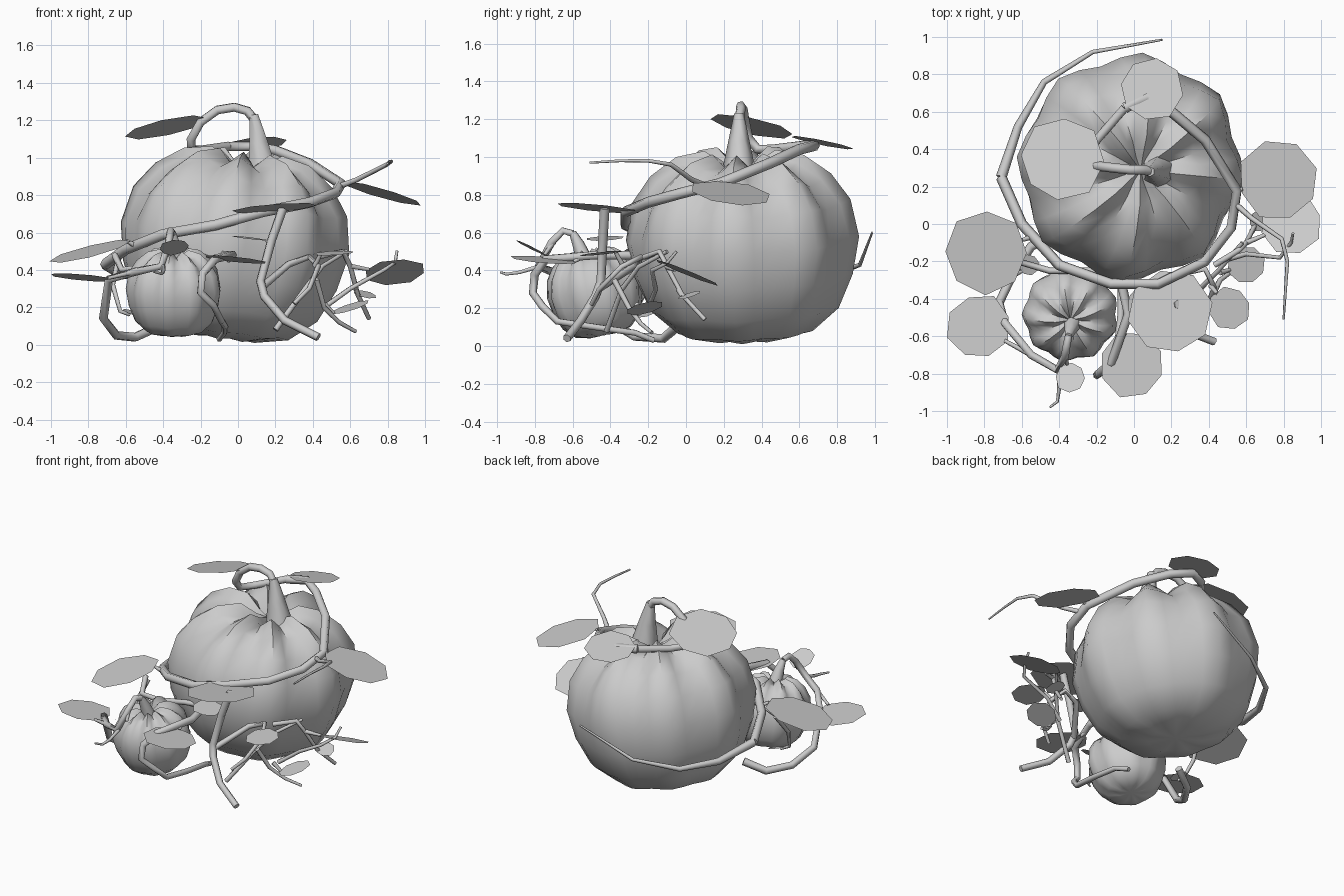
import bpy
import bmesh
import math
import random
from mathutils import Vector

random.seed(4)
cube = bpy.data.objects.get("Cube")
if cube:
    bpy.data.objects.remove(cube, do_unlink=True)


def finish(name, bm):
    """Turn a bmesh into a linked object."""
    mesh = bpy.data.meshes.new(name)
    bm.to_mesh(mesh)
    bm.free()
    obj = bpy.data.objects.new(name, mesh)
    bpy.context.collection.objects.link(obj)
    return obj


def select(obj):
    bpy.ops.object.select_all(action='DESELECT')
    obj.select_set(True)
    bpy.context.view_layer.objects.active = obj


# Half outline of a pumpkin from bottom to top: radius, height
OUTLINE = [(.18, -.51), (.36, -.47), (.5, -.35), (.58, -.17), (.62, .03),
           (.58, .23), (.48, .37), (.34, .47), (.19, .5), (.08, .43)]


def pumpkin(name, centre, lobes, turn, scale, tilt):
    """Softly ribbed lathe, deeply fluted on top and smooth underneath."""
    bm = bmesh.new()
    count = lobes * 4
    rings = []
    for radius, height in OUTLINE:
        depth = max(.02, .08 + .14 * height)
        ring = []
        for i in range(count):
            angle = math.tau * i / count
            rib = 1 - depth * (1 - math.sin(lobes * angle / 2) ** 2)
            angle += turn
            ring.append(bm.verts.new((radius * rib * math.cos(angle),
                                      radius * rib * math.sin(angle),
                                      height * rib)))
        rings.append(ring)
    for low, high in zip(rings, rings[1:]):
        for i in range(count):
            j = (i + 1) % count
            bm.faces.new((low[i], low[j], high[j], high[i]))
    for ring, height in ((rings[0], -.5), (rings[-1], .4)):
        tip = bm.verts.new((0, 0, height))
        for i in range(count):
            bm.faces.new((ring[i], ring[(i + 1) % count], tip))
    bmesh.ops.recalc_face_normals(bm, faces=bm.faces)
    obj = finish(name, bm)
    obj.location = centre
    obj.scale = scale
    obj.rotation_euler = tilt
    select(obj)
    bpy.ops.object.shade_smooth_by_angle(angle=math.radians(60))


def vine(name, points, start=.027, end=None):
    """Faceted tube through the points, tapering from start to end radius."""
    end = start if end is None else end
    curve = bpy.data.curves.new(name, 'CURVE')
    curve.dimensions = '3D'
    curve.bevel_depth = 1
    curve.bevel_resolution = 1
    curve.use_fill_caps = True
    spline = curve.splines.new('POLY')
    spline.points.add(len(points) - 1)
    for i, (target, point) in enumerate(zip(spline.points, points)):
        target.co = (*point, 1)
        target.radius = start + (end - start) * i / (len(points) - 1)
    obj = bpy.data.objects.new(name, curve)
    bpy.context.collection.objects.link(obj)
    select(obj)
    bpy.ops.object.convert(target='MESH')
    bpy.ops.object.shade_smooth_by_angle(angle=math.radians(65))


def leaf(name, centre, radius, slope=(0, 0), root=None):
    """Flat eight-sided leaf on a sloping plane, with an optional thin stalk."""
    def on_plane(x, y):
        return Vector((x, y, x * slope[0] + y * slope[1]))

    bm = bmesh.new()
    turn = random.uniform(0, math.tau)
    corners = []
    for i in range(8):
        angle = turn + math.tau * i / 8
        reach = radius * random.uniform(.96, 1.08)
        corners.append(bm.verts.new(on_plane(reach * math.cos(angle),
                                             reach * math.sin(angle))))
    bm.faces.new(corners)
    finish(name, bm).location = centre
    if root:
        start, middle = Vector(root), Vector(centre)
        toward = (start - middle).to_2d().normalized() * radius * .92
        vine(name + "_stalk", [start, middle + on_plane(*toward)], .015, .01)


# Pumpkins
pumpkin("large_pumpkin", (-.02, .3, .54), 8, math.radians(17), (1, 1, 1),
        (.03, .14, 0))
pumpkin("small_pumpkin", (-.34, -.48, .285), 9, 0, (.42, .42, .46),
        (.2, 0, 0))

# Stems
vine("large_stem", [(.13, .28, .93), (.11, .28, 1.08), (.085, .28, 1.23)],
     .088, .026)
vine("small_stem", [(-.33, -.54, .46), (-.34, -.57, .54), (-.35, -.6, .6)],
     .045, .02)

# Main vine: arches off the stem, then spirals down around the body
vine("arching_vine", [(.09, .28, 1.2), (.05, .29, 1.25), (-.02, .29, 1.27),
                      (-.11, .3, 1.255), (-.2, .31, 1.19), (-.25, .33, 1.1),
                      (-.25, .38, 1.04), (-.19, .46, 1.04), (-.05, .62, 1.06)],
     .026)
vine("spiral_vine", [(-.05, .62, 1.06), (.07, .68, 1.06), (.2, .6, 1.04),
                     (.38, .45, .97), (.55, .18, .86), (.52, -.02, .81),
                     (.38, -.2, .76), (.13, -.32, .71), (-.12, -.32, .64),
                     (-.4, -.22, .59), (-.6, .0, .51), (-.71, .25, .43)], .029)
vine("spiral_tail", [(-.71, .25, .43), (-.62, .52, .37), (-.48, .76, .37),
                     (-.22, .92, .43), (.15, .985, .6)], .029, .006)

# Vines curling around the small pumpkin
vine("small_arching_vine", [(-.35, -.6, .595), (-.36, -.65, .61),
                            (-.37, -.71, .55), (-.41, -.78, .42),
                            (-.55, -.7, .39), (-.69, -.53, .35),
                            (-.72, -.42, .14), (-.65, -.27, .05),
                            (-.55, -.12, .04), (-.42, -.05, .1)], .02, .026)
vine("looping_vine", [(-.08, -.26, .48), (-.03, -.48, .48), (-.12, -.74, .46),
                      (-.19, -.8, .38), (-.2, -.81, .28), (-.13, -.76, .21),
                      (-.09, -.68, .13), (-.07, -.48, .1), (-.07, -.27, .07),
                      (-.1, -.17, .03)], .026, .016)
vine("small_back_vine", [(-.08, -.26, .48), (-.24, -.25, .46),
                         (-.45, -.25, .42), (-.62, -.2, .4),
                         (-.66, -.1, .48)], .018)
vine("small_side_vine", [(-.64, -.1, .46), (-.67, -.2, .32), (-.63, -.27, .18),
                         (-.58, -.24, .16)], .016, .009)
vine("front_tendril", [(-.4, -.78, .42), (-.4, -.88, .39), (-.41, -.95, .38),
                       (-.45, -.98, .39)], .013, .006)

# Vines on the front left of the large pumpkin
vine("front_vine", [(.24, -.43, .73), (.18, -.44, .56), (.12, -.45, .34),
                    (.14, -.48, .26), (.25, -.56, .13), (.43, -.63, .04)],
     .026, .022)
vine("crossing_vine", [(.13, -.45, .31), (.27, -.26, .43), (.38, -.24, .47),
                       (.43, -.34, .42), (.38, -.46, .3), (.3, -.5, .22)],
     .02, .012)
vine("side_vine", [(.43, -.22, .47), (.56, -.14, .5), (.6, -.1, .42),
                   (.64, -.02, .27), (.7, .1, .14)], .016, .012)
vine("low_vine", [(.2, -.42, .08), (.36, -.34, .3), (.45, -.25, .42),
                  (.58, -.1, .5)], .016, .011)
vine("reaching_vine", [(.46, -.2, .2), (.6, -.16, .3), (.78, -.18, .4),
                       (.84, -.1, .44), (.85, -.05, .5)], .015, .008)
vine("drooping_vine", [(.42, -.38, .35), (.46, -.3, .2), (.54, -.24, .12),
                       (.63, -.18, .07)], .016, .01)
vine("long_tendril", [(.55, .1, .85), (.63, .03, .88), (.79, -.08, .96),
                      (.82, -.2, .98), (.81, -.35, .98), (.8, -.51, .97)],
     .016, .006)

# Leaves on the large vine
leaf("top_leaf", (-.39, .35, 1.16), .22, (.2, -.2), (-.2, .31, 1.19))
leaf("back_top_leaf", (.09, .72, 1.075), .165, (.08, -.2))
leaf("upper_left_leaf", (.77, .23, .81), .21, (-.28, -.12), (.55, .18, .86))
leaf("lower_left_leaf", (.84, 0, .39), .165, (.08, -.4), (.6, -.1, .42))
leaf("front_leaf", (.19, -.47, .73), .22, (.08, -.1))
leaf("hidden_leaf", (.06, -.43, .57), .1, (-.12, .05), (.18, -.44, .54))
leaf("right_leaf", (-.79, -.15, .5), .22, (.25, .14), (-.55, -.07, .53))

# Smaller leaves near the ground and the small pumpkin
leaf("low_leaf", (.6, -.22, .2), .1, (.3, .2), (.46, -.26, .22))
leaf("side_leaf", (.68, .02, .27), .06, (-.2, .3), (.63, -.04, .3))
leaf("middle_leaf", (.51, -.45, .49), .11, (.06, .1), (.41, -.33, .42))
leaf("near_leaf", (-.01, -.75, .455), .175, (-.1, -.08), (-.06, -.55, .47))
leaf("stem_leaf", (-.34, -.82, .52), .08, (.1, -.5), (-.37, -.7, .55))
leaf("outer_right_leaf", (-.83, -.55, .36), .17, (-.08, -.1), (-.55, -.7, .39))
leaf("tiny_leaf", (-.56, -.22, .17), .055, (-.3, .2))
